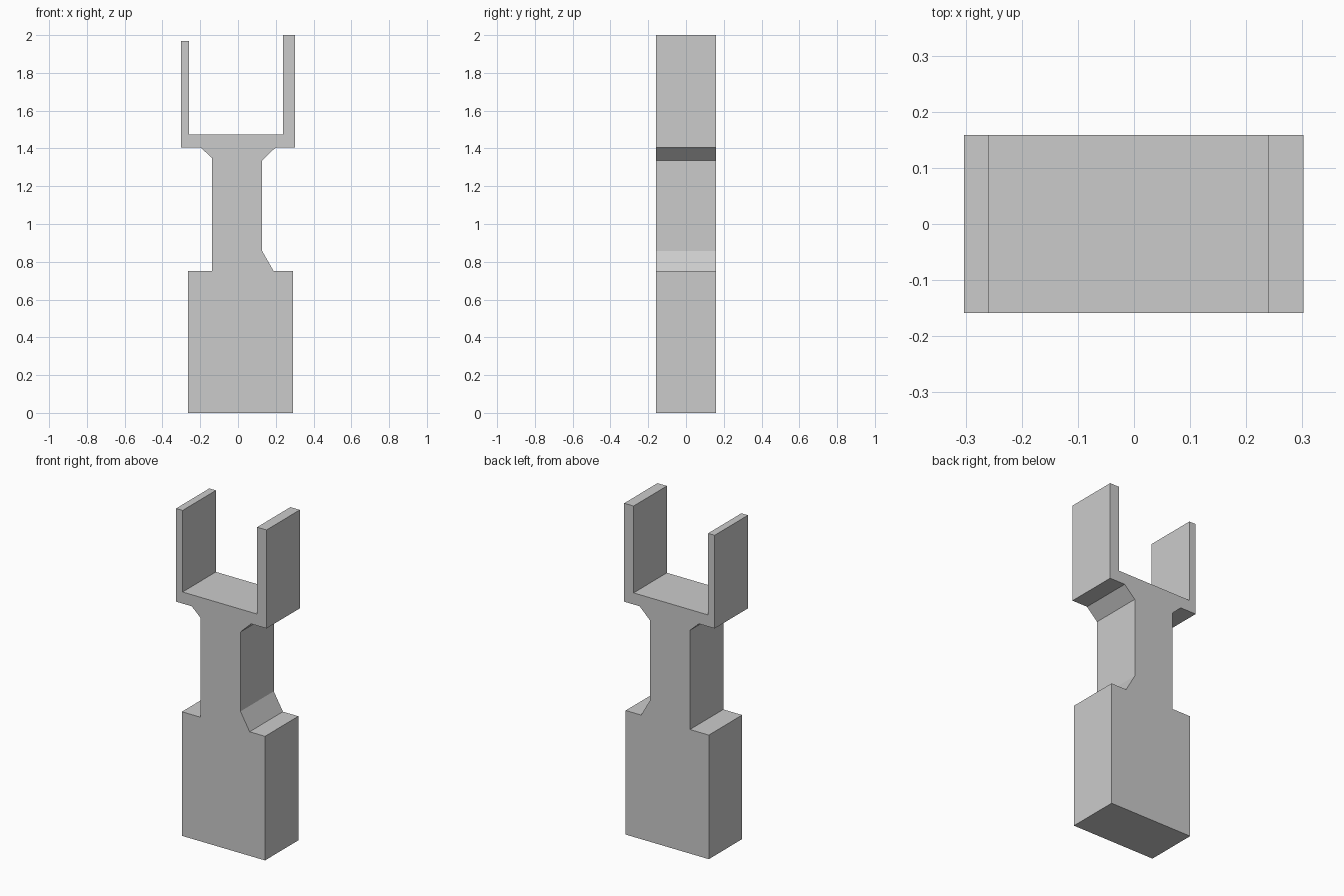
import bpy
import bmesh

cube = bpy.data.objects.get("Cube")
if cube:
    bpy.data.objects.remove(cube, do_unlink=True)

HALF_DEPTH = 0.159

grey = bpy.data.materials.new("plain grey")
grey.use_nodes = True
colour = (0.6, 0.6, 0.6, 1)
grey.diffuse_color = colour
grey.node_tree.nodes["Principled BSDF"].inputs["Base Color"].default_value = colour


def extrude_profile(name, outline):
    """Extrude an x-z outline evenly about the y = 0 plane."""
    bm = bmesh.new()
    face = bm.faces.new([bm.verts.new((x, -HALF_DEPTH, z)) for x, z in outline])
    result = bmesh.ops.extrude_face_region(bm, geom=[face])
    moved = [v for v in result["geom"] if isinstance(v, bmesh.types.BMVert)]
    bmesh.ops.translate(bm, verts=moved, vec=(0, 2 * HALF_DEPTH, 0))
    bmesh.ops.recalc_face_normals(bm, faces=bm.faces)
    mesh = bpy.data.meshes.new(name)
    bm.to_mesh(mesh)
    bm.free()
    mesh.materials.append(grey)
    obj = bpy.data.objects.new(name, mesh)
    bpy.context.collection.objects.link(obj)
    return obj


# Base block, narrow neck and uneven two-pronged fork in one solid
base = [(-0.264, 0), (0.292, 0), (0.292, 0.75)]
right_neck = [(0.189, 0.75), (0.128, 0.857), (0.128, 1.337), (0.199, 1.405)]
tall_prong = [(0.302, 1.405), (0.302, 2), (0.239, 2), (0.239, 1.475)]
short_prong = [(-0.259, 1.475), (-0.259, 1.968), (-0.303, 1.968), (-0.303, 1.405)]
left_neck = [(-0.198, 1.405), (-0.138, 1.35), (-0.138, 0.75), (-0.264, 0.75)]

extrude_profile("forked_post", base + right_neck + tall_prong + short_prong + left_neck)
